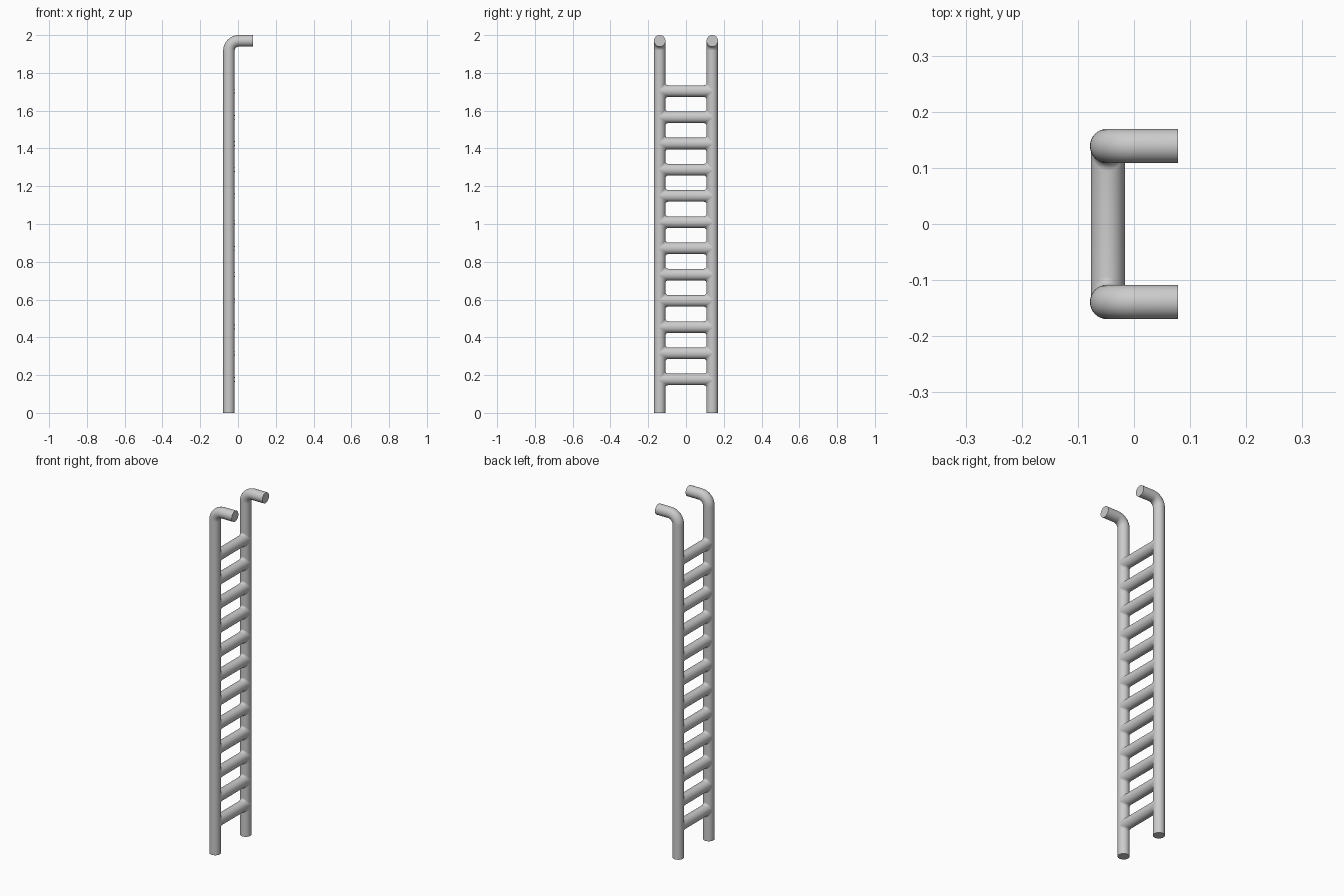
import bpy, bmesh
from math import sin, cos, pi, sqrt

if "Cube" in bpy.data.objects:
    bpy.data.objects.remove(bpy.data.objects["Cube"])

R = 0.0305                     # rail radius
RAIL_X, RAIL_Y = -0.048, 0.139
TOP_Z, END_X, BEND = 1.9695, 0.0785, 0.052
RUNG_X, RUNG_R, FILLET = -0.0465, 0.0305, 0.016
SIDES = 32


def loft(name, rings, caps):
    """Skin a list of vertex rings into a smooth tube."""
    bm = bmesh.new()
    loops = [[bm.verts.new(p) for p in ring] for ring in rings]
    for a, b in zip(loops, loops[1:]):
        for i in range(len(a)):
            j = (i + 1) % len(a)
            bm.faces.new((a[i], a[j], b[j], b[i]))
    if caps:
        bm.faces.new(loops[0])
        bm.faces.new(loops[-1])
    bmesh.ops.recalc_face_normals(bm, faces=bm.faces)
    mesh = bpy.data.meshes.new(name)
    bm.to_mesh(mesh)
    bm.free()
    obj = bpy.data.objects.new(name, mesh)
    bpy.context.collection.objects.link(obj)
    bpy.ops.object.select_all(action='DESELECT')
    obj.select_set(True)
    bpy.context.view_layer.objects.active = obj
    bpy.ops.object.shade_smooth_by_angle(angle=0.7)
    return obj


def rail(name, y):
    """Upright tube that bends over towards +x at the top."""
    path = [(RAIL_X, 0, 0)]
    for k in range(13):
        a = k / 12 * pi / 2
        path.append((RAIL_X + BEND * (1 - cos(a)), TOP_Z - BEND * (1 - sin(a)), a))
    path.append((END_X, TOP_Z, pi / 2))
    rings = []
    for x, z, a in path:
        ring = []
        for i in range(SIDES):
            t = 2 * pi * i / SIDES
            u = R * cos(t)
            ring.append((x + u * cos(a), y + R * sin(t), z - u * sin(a)))
        rings.append(ring)
    return loft(name, rings, True)


def rung(name, z):
    """Tube across the rails, flared above and below where it is welded on."""
    steps = [k / 5 for k in range(6)]
    stations = [(-1, s) for s in reversed(steps)] + [(1, s) for s in steps]
    rings = []
    for side, s in stations:
        ring = []
        for i in range(SIDES):
            t = 2 * pi * i / SIDES
            x = RUNG_X + RUNG_R * cos(t)
            f = FILLET * abs(sin(t))
            a = s * pi / 2
            join = RAIL_Y - sqrt(max(0, R * R - (x - RAIL_X) ** 2)) + 0.001
            zz = RUNG_R * sin(t) + (f * (1 - cos(a)) if sin(t) > 0 else -f * (1 - cos(a)))
            ring.append((x, side * (join - f * (1 - sin(a))), z + zz))
        rings.append(ring)
    return loft(name, rings, False)


# Two side rails
rail("rail_left", -RAIL_Y)
rail("rail_right", RAIL_Y)

# Twelve evenly spaced rungs
for n in range(12):
    rung(f"rung_{n + 1}", 0.177 + n * 0.1388)
